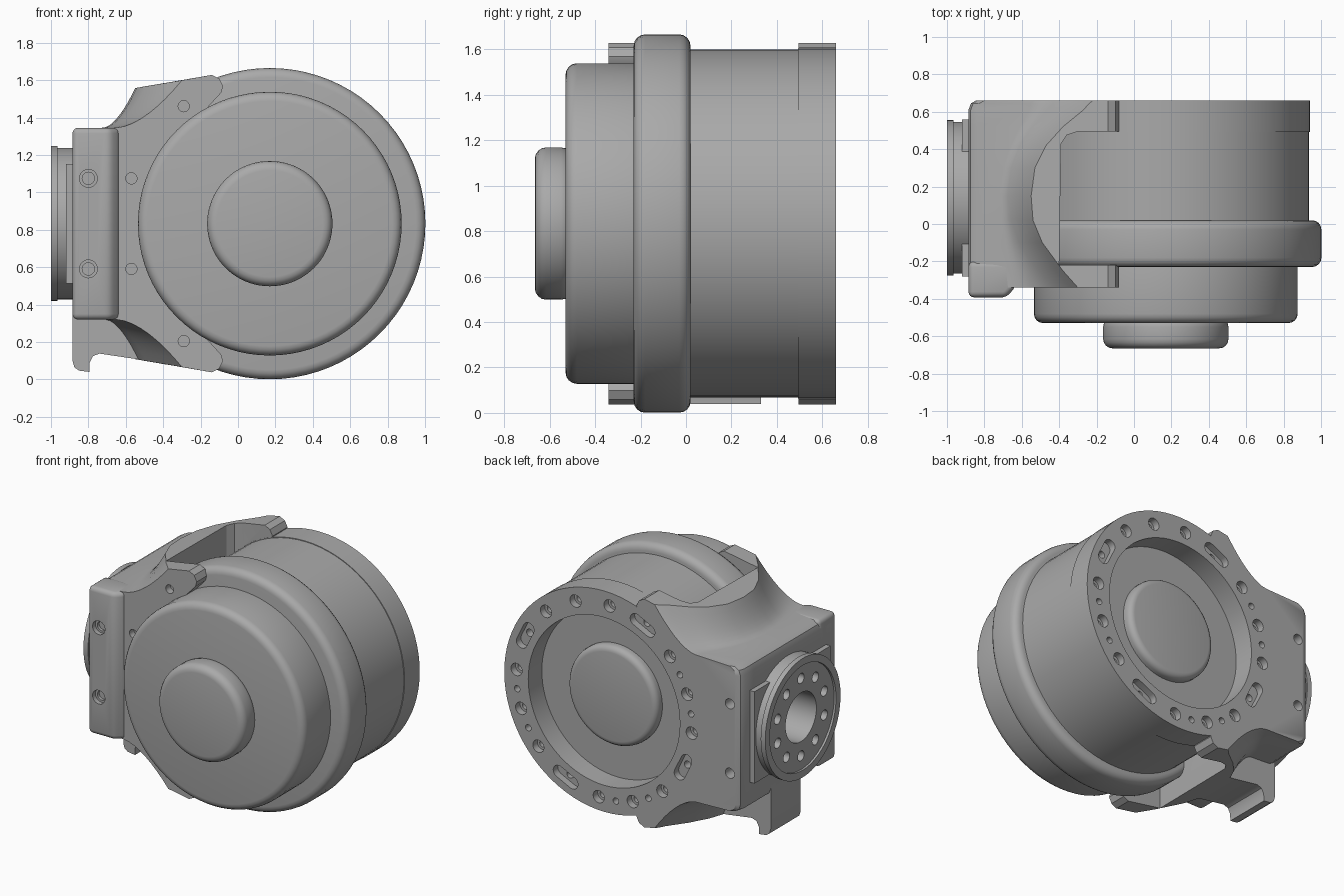
import bpy, bmesh
from math import sin, cos, pi, radians

if "Cube" in bpy.data.objects:
    bpy.data.objects.remove(bpy.data.objects["Cube"])

grey = bpy.data.materials.new("machined grey")
grey.use_nodes = True
grey.diffuse_color = (0.4, 0.4, 0.4, 1)
grey.node_tree.nodes["Principled BSDF"].inputs["Base Color"].default_value = (0.4, 0.4, 0.4, 1)

CX, CZ = 0.17, 0.833       # motor axis, running along y
FY = 0.14                  # output flange axis, running along x


def place(axis, u, v, t):
    return {"x": (t, u, v), "y": (u, t, v), "z": (u, v, t)}[axis]


def loft(name, rings):
    """Closed skin through rings of equal point count."""
    bm = bmesh.new()
    loops = [[bm.verts.new(p) for p in ring] for ring in rings]
    n = len(loops[0])
    for a, b in zip(loops, loops[1:]):
        for i in range(n):
            bm.faces.new((a[i], a[(i + 1) % n], b[(i + 1) % n], b[i]))
    bm.faces.new(loops[0])
    bm.faces.new(loops[-1])
    bmesh.ops.recalc_face_normals(bm, faces=bm.faces)
    mesh = bpy.data.meshes.new(name)
    bm.to_mesh(mesh)
    bm.free()
    mesh.materials.append(grey)
    ob = bpy.data.objects.new(name, mesh)
    bpy.context.collection.objects.link(ob)
    return ob


def apply(ob, mod):
    bpy.context.view_layer.objects.active = ob
    bpy.ops.object.modifier_apply(modifier=mod.name)


def bevel(ob, width, segments=4):
    mod = ob.modifiers.new("round", "BEVEL")
    mod.width, mod.segments = width, segments
    mod.limit_method, mod.angle_limit = "ANGLE", radians(30)
    apply(ob, mod)


def prism(name, pts, axis, a, b, width=0):
    ob = loft(name, [[place(axis, u, v, t) for u, v in pts] for t in (a, b)])
    if width:
        bevel(ob, width)
    return ob


def circle(u, v, r, n=24):
    return [(u + r * cos(2 * pi * i / n), v + r * sin(2 * pi * i / n)) for i in range(n)]


def disc(name, axis, u, v, r, a, b, width=0, n=80):
    return prism(name, circle(u, v, r, n), axis, a, b, width)


def slot(u, v, angle, half, r, n=8):
    """Capsule outline whose length lies along the given angle."""
    pts = []
    for side in (0, pi):
        for i in range(n + 1):
            t = angle + side - pi / 2 + pi * i / n
            pts.append((u + half * cos(angle + side) + r * cos(t),
                        v + half * sin(angle + side) + r * sin(t)))
    return pts


def combine(ob, other, operation="DIFFERENCE"):
    mod = ob.modifiers.new("cut", "BOOLEAN")
    mod.object, mod.operation, mod.solver = other, operation, "EXACT"
    apply(ob, mod)
    bpy.data.objects.remove(other)


def drill(ob, axis, u, v, r, a, b):
    combine(ob, disc("cutter", axis, u, v, r, a, b, n=20))


# Motor drum
disc("motor_rim", "y", CX, CZ, 0.832, -0.23, 0.02, 0.05)
disc("front_disc", "y", CX, CZ, 0.705, -0.53, -0.15, 0.05)
disc("front_hub", "y", CX, CZ, 0.335, -0.665, -0.5, 0.05)
disc("motor_body", "y", CX, CZ, 0.765, -0.1, 0.51)
disc("back_cap", "y", CX, CZ, 0.345, 0.45, 0.575, 0.04)


# Bracket: sections along y, flanks sweeping from the block to the arms
def section(y, top_x, foot_x, left_x):
    half = [(left_x, 0.45), (left_x + 0.012, 0.485), (left_x + 0.045, 0.505)]
    top_z = 0.795 - 0.167 * (-0.13 - top_x)
    for i in range(9):
        t = 1 - i / 8
        ease = 1 - (1 - t) ** 1.7
        half.append((top_x + (foot_x - top_x) * t, top_z + (0.513 - top_z) * ease))
    half += [(-0.14, 0.795), (-0.1, 0.775), (-0.08, 0.735), (-0.09, 0.7), (-0.2, 0.58)]
    ring = half + [(x, -z) for x, z in reversed(half)]
    return [(x, y, CZ + z) for x, z in ring]


bracket = loft("bracket", [section(*s) for s in (
    (-0.34, -0.30, -0.65, -0.885), (-0.25, -0.38, -0.66, -0.885),
    (-0.10, -0.49, -0.69, -0.885), (0.02, -0.54, -0.71, -0.885),
    (0.15, -0.55, -0.72, -0.885), (0.30, -0.53, -0.70, -0.885),
    (0.42, -0.47, -0.66, -0.885), (0.52, -0.38, -0.61, -0.885),
    (0.61, -0.27, -0.56, -0.885), (0.645, -0.24, -0.55, -0.872),
    (0.66, -0.22, -0.54, -0.845))])
window = prism("cutter", [(-0.4, -0.22), (1.2, -0.22), (1.2, 0.495), (-0.3, 0.495),
                          (-0.36, 0.475), (-0.39, 0.43)], "z", -0.5, 2.5)
combine(bracket, window)
combine(bracket, disc("plate", "y", CX, CZ, 0.77, 0.493, 0.66), "UNION")
combine(bracket, disc("cutter", "y", CX, CZ, 0.585, 0.3, 0.8))

# Front block with chamfered inner edge
block = prism("front_block", [(-0.885, -0.2), (-0.885, -0.392), (-0.685, -0.392),
                              (-0.63, -0.335), (-0.63, -0.2)], "z", 0.32, 1.345, 0.03)

# Ring of counterbores, slots and pin holes in the back plate
for quarter in range(4):
    for step in range(4):
        a = radians(26 + 90 * quarter + 22.5 * step)
        u, v = CX + 0.677 * cos(a), CZ + 0.677 * sin(a)
        if step == 0:
            combine(bracket, prism("cutter", slot(u, v, a + pi / 2, 0.06, 0.042), "y", 0.61, 0.8))
        else:
            drill(bracket, "y", u, v, 0.043, 0.61, 0.8)
        drill(bracket, "y", u, v, 0.025, 0.53, 0.8)
        if quarter and step in (1, 2):
            a += radians(11.25)
            drill(bracket, "y", CX + 0.677 * cos(a), CZ + 0.677 * sin(a), 0.022, 0.56, 0.8)

# Screw holes in the block ends and the front arms
for side in (-1, 1):
    z = CZ + side * 0.242
    drill(block, "y", -0.8, z, 0.048, -0.5, -0.36)
    drill(block, "y", -0.8, z, 0.033, -0.5, -0.3)
    drill(bracket, "y", -0.8, z, 0.035, 0.56, 0.8)
    drill(bracket, "y", -0.57, z, 0.03, -0.5, -0.29)
    drill(bracket, "y", -0.29, CZ + side * 0.628, 0.03, -0.5, -0.29)

# Output flange on the side, with bore and bolt circle
prism("flange_base", [(FY - 0.42, CZ - 0.32), (FY + 0.42, CZ - 0.32),
                      (FY + 0.42, CZ + 0.32), (FY - 0.42, CZ + 0.32)], "x", -0.92, -0.87)
base = bpy.data.objects["flange_base"]
flange = disc("output_flange", "x", FY, CZ, 0.415, -1.0, -0.965)
neck = disc("flange_neck", "x", FY, CZ, 0.405, -0.968, -0.87)
combine(flange, disc("cutter", "x", FY, CZ, 0.365, -1.1, -0.985))
for part in (flange, neck, base, bracket):
    combine(part, disc("cutter", "x", FY, CZ, 0.17, -1.1, -0.7, n=48))
for i in range(10):
    a = 2 * pi * (i + 0.5) / 10
    for part in (flange, neck):
        drill(part, "x", FY + 0.27 * cos(a), CZ + 0.27 * sin(a), 0.035, -1.1, -0.93)

# Hooked cable guide under the bracket
prism("cable_hook", [(-0.885, 0.4), (-0.885, 0.1), (-0.875, 0.065), (-0.85, 0.047),
                     (-0.795, 0.04), (-0.793, 0.09), (-0.775, 0.125), (-0.74, 0.138),
                     (-0.55, 0.11), (-0.45, 0.1), (-0.5, 0.3), (-0.6, 0.4)],
      "y", 0.0, 0.33)

# Smooth shading with crisp edges
for ob in bpy.context.collection.objects:
    if ob.type == "MESH" and grey.name in ob.data.materials:
        bpy.ops.object.select_all(action="DESELECT")
        ob.select_set(True)
        bpy.context.view_layer.objects.active = ob
        bpy.ops.object.shade_smooth_by_angle(angle=radians(30))
